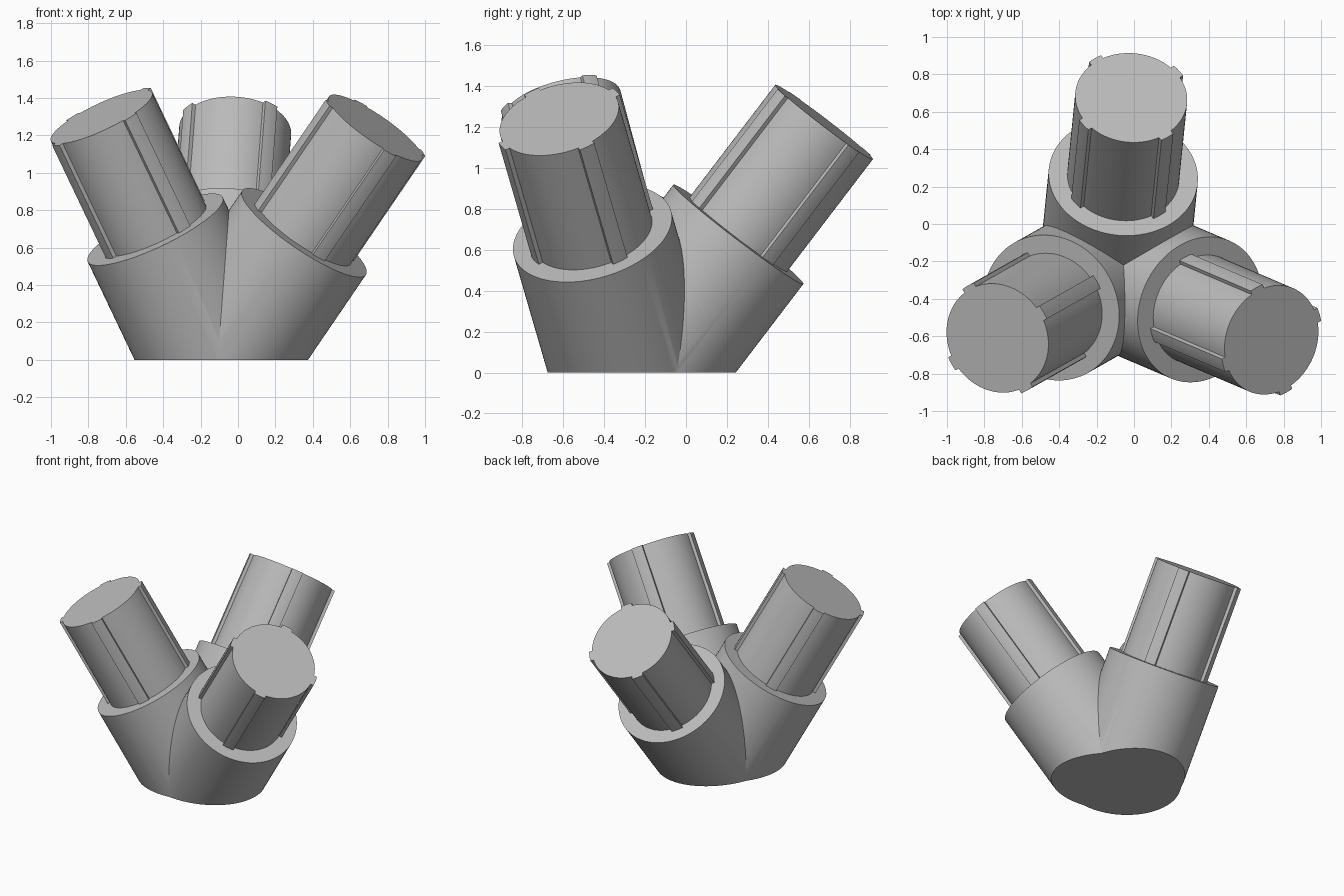
import bpy, math
from mathutils import Vector, Matrix

if "Cube" in bpy.data.objects:
    bpy.data.objects.remove(bpy.data.objects["Cube"])

JOINT = Vector((-0.11, -0.26, 0.0))   # where the three axes meet
SOCKET_R, PLUG_R, RIB_R, RIB_W = 0.40, 0.30, 0.322, 0.08
# name, centre of plug end, distance to shoulder, angle of first rib
ARMS = [("back", (-0.015, 0.675, 1.225), 0.852, 42),
        ("left", (-0.73, -0.61, 1.30), 0.795, 0),
        ("right", (0.735, -0.62, 1.24), 0.847, 45)]

grey = bpy.data.materials.new("plain grey")
grey.diffuse_color = (0.5, 0.5, 0.5, 1)
grey.use_nodes = True
grey.node_tree.nodes["Principled BSDF"].inputs["Base Color"].default_value = grey.diffuse_color


def prism(name, outline, start, end, frame):
    """Extrude a closed outline along the local z axis of a frame."""
    n = len(outline)
    verts = [frame @ Vector((x, y, z)) for z in (start, end) for x, y in outline]
    faces = [(i, (i + 1) % n, n + (i + 1) % n, n + i) for i in range(n)]
    faces += [tuple(reversed(range(n))), tuple(range(n, 2 * n))]
    mesh = bpy.data.meshes.new(name)
    mesh.from_pydata(verts, [], faces)
    mesh.materials.append(grey)
    obj = bpy.data.objects.new(name, mesh)
    bpy.context.collection.objects.link(obj)
    return obj


def circle(radius, n=96):
    return [(radius * math.cos(2 * math.pi * i / n), radius * math.sin(2 * math.pi * i / n))
            for i in range(n)]


def ribbed_circle(first):
    """Circle with four narrow raised ribs, 90 degrees apart."""
    half = math.asin(RIB_W / 2 / PLUG_R)
    pts = []
    for k in range(4):
        mid = math.radians(first + 90 * k)
        for i in range(5):
            a = mid + half * (i / 2 - 1) * PLUG_R / RIB_R
            pts.append((RIB_R * math.cos(a), RIB_R * math.sin(a)))
        gap = math.pi / 2 - 2 * half
        for i in range(21):
            a = mid + half + gap * i / 20
            pts.append((PLUG_R * math.cos(a), PLUG_R * math.sin(a)))
    return pts


sockets, plugs = [], []
for name, tip, shoulder, first in ARMS:
    axis = Vector(tip) - JOINT
    length = axis.length
    axis.normalize()
    # local x points outward and down, local y is level
    side = Vector((0, 0, 1)).cross(axis).normalized()
    out = side.cross(axis)
    frame = Matrix.Translation(JOINT) @ Matrix((out, side, axis)).transposed().to_4x4()
    sockets.append(prism(name + "_socket", circle(SOCKET_R), -0.02, shoulder, frame))
    plugs.append(prism(name + "_plug", ribbed_circle(first), shoulder - 0.02, length, frame))

# Join the sockets and cut the underside flat
body = sockets[0]
body.name = "joint_body"
cutter = prism("ground_cutter", [(-2, -2), (2, -2), (2, 2), (-2, 2)], -2, 0, Matrix.Identity(4))
for tool, operation in ((sockets[1], 'UNION'), (sockets[2], 'UNION'), (cutter, 'DIFFERENCE')):
    mod = body.modifiers.new("bool", 'BOOLEAN')
    mod.operation, mod.object, mod.solver = operation, tool, 'EXACT'
    bpy.context.view_layer.objects.active = body
    bpy.ops.object.modifier_apply(modifier=mod.name)
for tool in (sockets[1], sockets[2], cutter):
    bpy.data.objects.remove(tool)

# Smooth round sides, sharp rims and ribs
bpy.ops.object.select_all(action='DESELECT')
for obj in [body] + plugs:
    obj.select_set(True)
bpy.context.view_layer.objects.active = body
bpy.ops.object.shade_smooth_by_angle(angle=math.radians(25))
